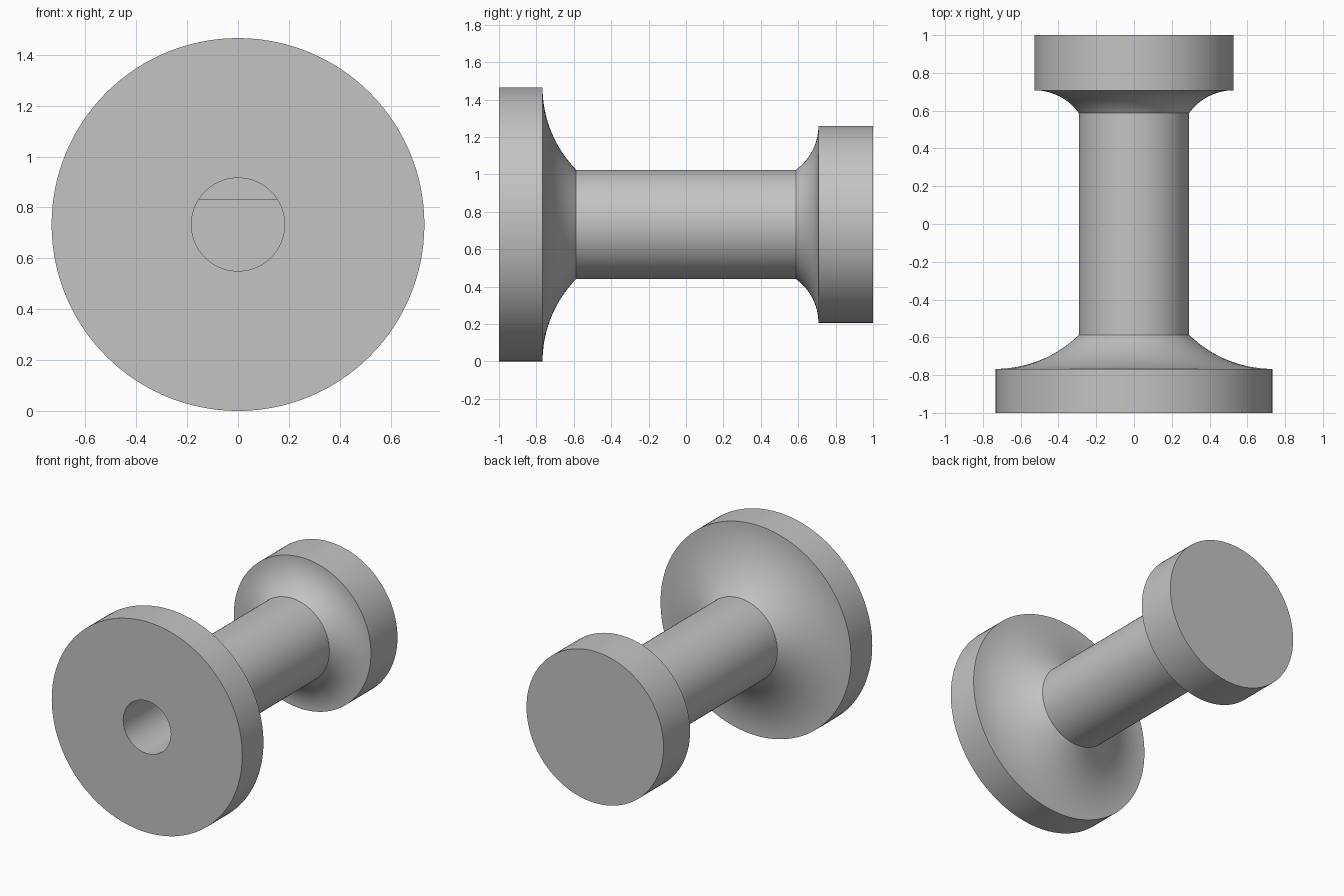
import bpy, bmesh, math
from mathutils import Matrix, Vector

if "Cube" in bpy.data.objects:
    bpy.data.objects.remove(bpy.data.objects["Cube"], do_unlink=True)

AXIS_Z = 0.733
SEGMENTS = 128
AXIS = Vector((0, 1, 0))

grey = bpy.data.materials.new("plain grey")
grey.use_nodes = True
grey.diffuse_color = (0.55, 0.55, 0.55, 1)
grey.node_tree.nodes["Principled BSDF"].inputs["Base Color"].default_value = (0.55, 0.55, 0.55, 1)


def revolve(name, profile):
    """Turn a (radius, y) profile about the long axis and cap both ends."""
    bm = bmesh.new()
    verts = [bm.verts.new((r, y, 0)) for r, y in profile]
    edges = [bm.edges.new(pair) for pair in zip(verts, verts[1:])]
    bmesh.ops.spin(bm, geom=verts + edges, cent=(0, 0, 0), axis=AXIS,
                   angle=math.tau, steps=SEGMENTS, use_merge=True)
    bmesh.ops.remove_doubles(bm, verts=bm.verts, dist=1e-5)
    bmesh.ops.holes_fill(bm, edges=bm.edges, sides=0)
    bmesh.ops.recalc_face_normals(bm, faces=bm.faces)
    return add_object(name, bm)


def add_object(name, bm):
    mesh = bpy.data.meshes.new(name)
    bm.to_mesh(mesh)
    bm.free()
    mesh.materials.append(grey)
    obj = bpy.data.objects.new(name, mesh)
    obj.location.z = AXIS_Z
    bpy.context.collection.objects.link(obj)
    return obj


def cut(target, cutter):
    """Subtract the cutter from the target, then discard it."""
    mod = target.modifiers.new("cut", 'BOOLEAN')
    mod.operation = 'DIFFERENCE'
    mod.solver = 'EXACT'
    mod.object = cutter
    bpy.context.view_layer.update()
    bpy.context.view_layer.objects.active = target
    bpy.ops.object.modifier_apply(modifier=mod.name)
    bpy.data.objects.remove(cutter, do_unlink=True)


def flare(rim_r, rim_y, neck_r, neck_y, steps=16):
    """Concave arc leaving the rim square to the axis and ending at the neck."""
    dr, dy = rim_r - neck_r, abs(neck_y - rim_y)
    radius = (dr * dr + dy * dy) / (2 * dy)
    sweep = math.asin(dr / radius)
    side = math.copysign(1, neck_y - rim_y)
    return [(rim_r - radius * math.sin(sweep * i / steps),
             rim_y + side * radius * (1 - math.cos(sweep * i / steps)))
            for i in range(steps + 1)]


# Knob body: wide front flange, shaft and smaller rear flange
front = flare(0.733, -0.767, 0.292, -0.587)
rear = flare(0.527, 0.708, 0.292, 0.587)
body = revolve("knob_body", [(0.733, -1)] + front + rear[::-1] + [(0.527, 1)])

# Blind bore: round at the mouth, with a flat along the top further in
bore = revolve("bore_cutter", [(0.183, -1.1), (0.183, 0.4)])
bm = bmesh.new()
bmesh.ops.create_cube(bm, size=1, matrix=Matrix.Translation((0, 0, 0.298))
                      @ Matrix.Diagonal((1, 1.2, 0.4, 1)))
flat = add_object("flat_cutter", bm)
cut(bore, flat)
cut(body, bore)

# Smooth curved surfaces, crisp rims
bpy.ops.object.select_all(action='DESELECT')
body.select_set(True)
bpy.context.view_layer.objects.active = body
bpy.ops.object.shade_smooth_by_angle(angle=math.radians(30))
